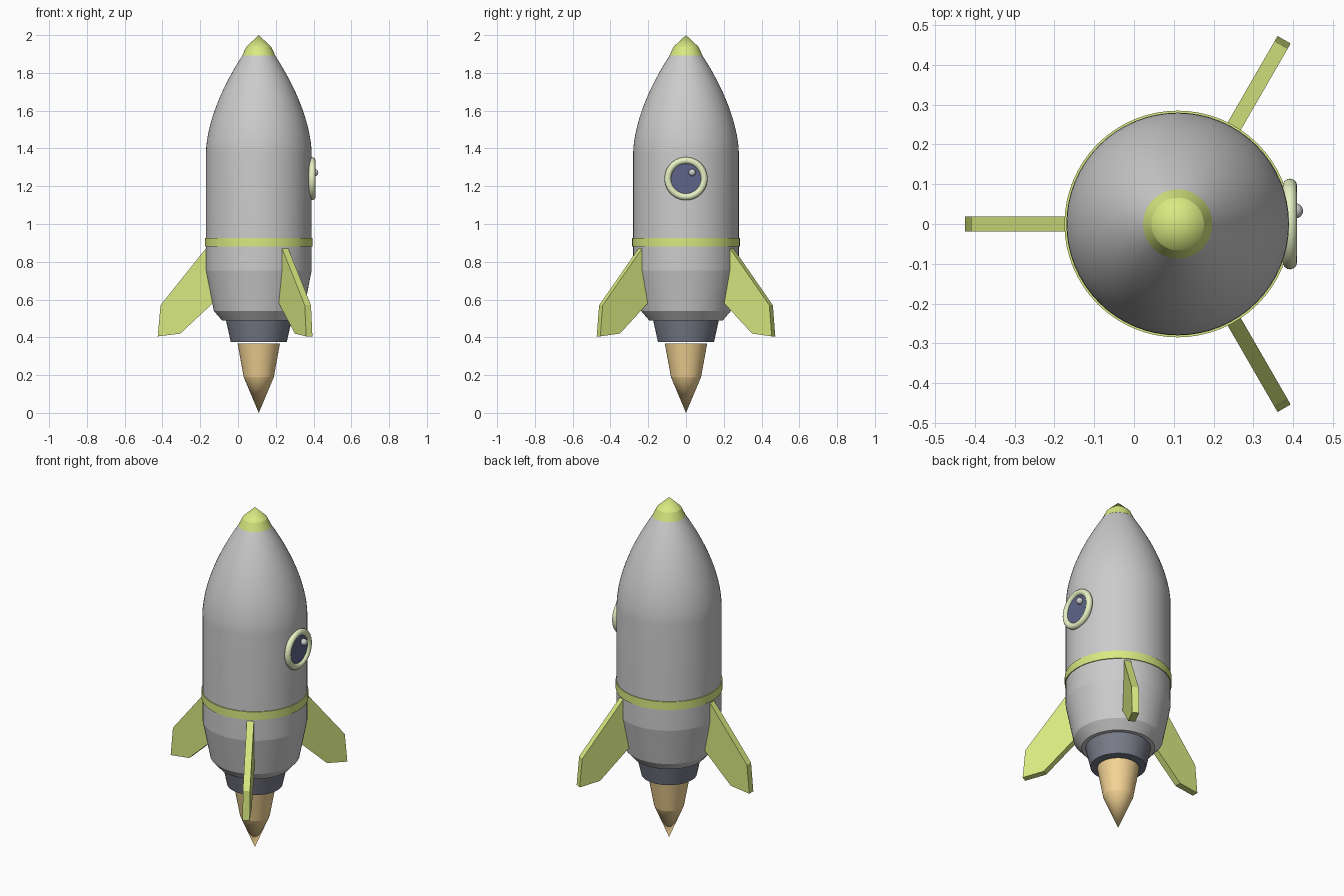
import bpy, bmesh
from math import radians, cos, sin, pi
from mathutils import Matrix

if "Cube" in bpy.data.objects:
    bpy.data.objects.remove(bpy.data.objects["Cube"])

AXIS_X = 0.11      # rocket axis, offset so the bounding box is centred
SEGS = 64


def material(name, rgb):
    m = bpy.data.materials.new(name)
    m.diffuse_color = (*rgb, 1)
    m.use_nodes = True
    m.node_tree.nodes["Principled BSDF"].inputs["Base Color"].default_value = m.diffuse_color
    return m


LIME = material("lime", (0.69, 0.82, 0.22))
PALE = material("pale_lime", (0.80, 0.88, 0.55))
DARK = material("dark_grey", (0.19, 0.20, 0.25))
GLASS = material("blue_glass", (0.11, 0.13, 0.25))
FLAME = material("flame_orange", (0.91, 0.66, 0.30))


def smooth(obj, angle):
    bpy.ops.object.select_all(action='DESELECT')
    obj.select_set(True)
    bpy.context.view_layer.objects.active = obj
    bpy.ops.object.shade_smooth_by_angle(angle=radians(angle))


def make(name, bm, mat=None, angle=None):
    bmesh.ops.recalc_face_normals(bm, faces=bm.faces)
    mesh = bpy.data.meshes.new(name)
    bm.to_mesh(mesh)
    bm.free()
    obj = bpy.data.objects.new(name, mesh)
    bpy.context.collection.objects.link(obj)
    if mat:
        mesh.materials.append(mat)
    if angle:
        smooth(obj, angle)
    return obj


def lathe(name, profile, mat=None, angle=8, matrix=Matrix.Translation((AXIS_X, 0, 0)), closed=False):
    """Spin (radius, height) points around z; radius 0 at both ends closes the solid."""
    bm = bmesh.new()
    verts = [bm.verts.new((r, 0, z)) for r, z in profile]
    pairs = list(zip(verts, verts[1:]))
    if closed:
        pairs.append((verts[-1], verts[0]))
    edges = [bm.edges.new(p) for p in pairs]
    bmesh.ops.spin(bm, geom=verts + edges, cent=(0, 0, 0), axis=(0, 0, 1),
                   angle=2 * pi, steps=SEGS)
    bmesh.ops.remove_doubles(bm, verts=bm.verts, dist=1e-5)
    bm.transform(matrix)
    return make(name, bm, mat, angle)


# Hull: tapered tail, straight middle, curved nose
nose = [(0.28 - 0.195 * (i / 16) ** 1.75, 1.37 + 0.525 * i / 16) for i in range(17)]
lathe("hull", [(0, 0.49), (0.195, 0.49), (0.238, 0.54), (0.28, 0.755)] + nose + [(0, 1.895)])

# Nose cap, waist band, nozzle and flame
lathe("nose_cap", [(0, 1.893), (0.087, 1.893), (0.066, 1.938), (0, 2.0)], LIME)
lathe("waist_band", [(0.27, 0.88), (0.285, 0.88), (0.285, 0.927), (0.27, 0.927)], LIME, closed=True)
lathe("nozzle", [(0, 0.374), (0.148, 0.374), (0.174, 0.492), (0, 0.492)], DARK)
lathe("flame", [(0, 0), (0.08, 0.19), (0.112, 0.367), (0, 0.367)], FLAME)

# Three swept fins
FIN = [(0.22, 0.60), (0.22, 0.87), (0.28, 0.87), (0.52, 0.57), (0.535, 0.405), (0.415, 0.42), (0.25, 0.575)]
for i, az in enumerate((180, 60, -60)):
    bm = bmesh.new()
    face = bm.faces.new([bm.verts.new((r, -0.019, z)) for r, z in FIN])
    ext = bmesh.ops.extrude_face_region(bm, geom=[face])
    bmesh.ops.translate(bm, vec=(0, 0.038, 0),
                        verts=[v for v in ext["geom"] if isinstance(v, bmesh.types.BMVert)])
    bm.transform(Matrix.Translation((AXIS_X, 0, 0)) @ Matrix.Rotation(radians(az), 4, 'Z'))
    make(f"fin_{i + 1}", bm, LIME)

# Porthole on the +x side: rim, glass and glint
port = Matrix.Translation((AXIS_X + 0.28, 0, 1.24)) @ Matrix.Rotation(pi / 2, 4, 'Y')
rim = [(0.096 + 0.018 * cos(a * pi / 8), 0.002 + 0.018 * sin(a * pi / 8)) for a in range(16)]
lathe("porthole_rim", rim, PALE, 40, port, closed=True)
lathe("porthole_glass", [(0, -0.04), (0.088, -0.04), (0.088, 0.007), (0, 0.007)], GLASS, 30, port)

bm = bmesh.new()
bmesh.ops.create_uvsphere(bm, u_segments=24, v_segments=12, radius=0.019)
bm.transform(Matrix.Translation((0.406, 0.033, 1.272)))
make("porthole_glint", bm, None, 40)
